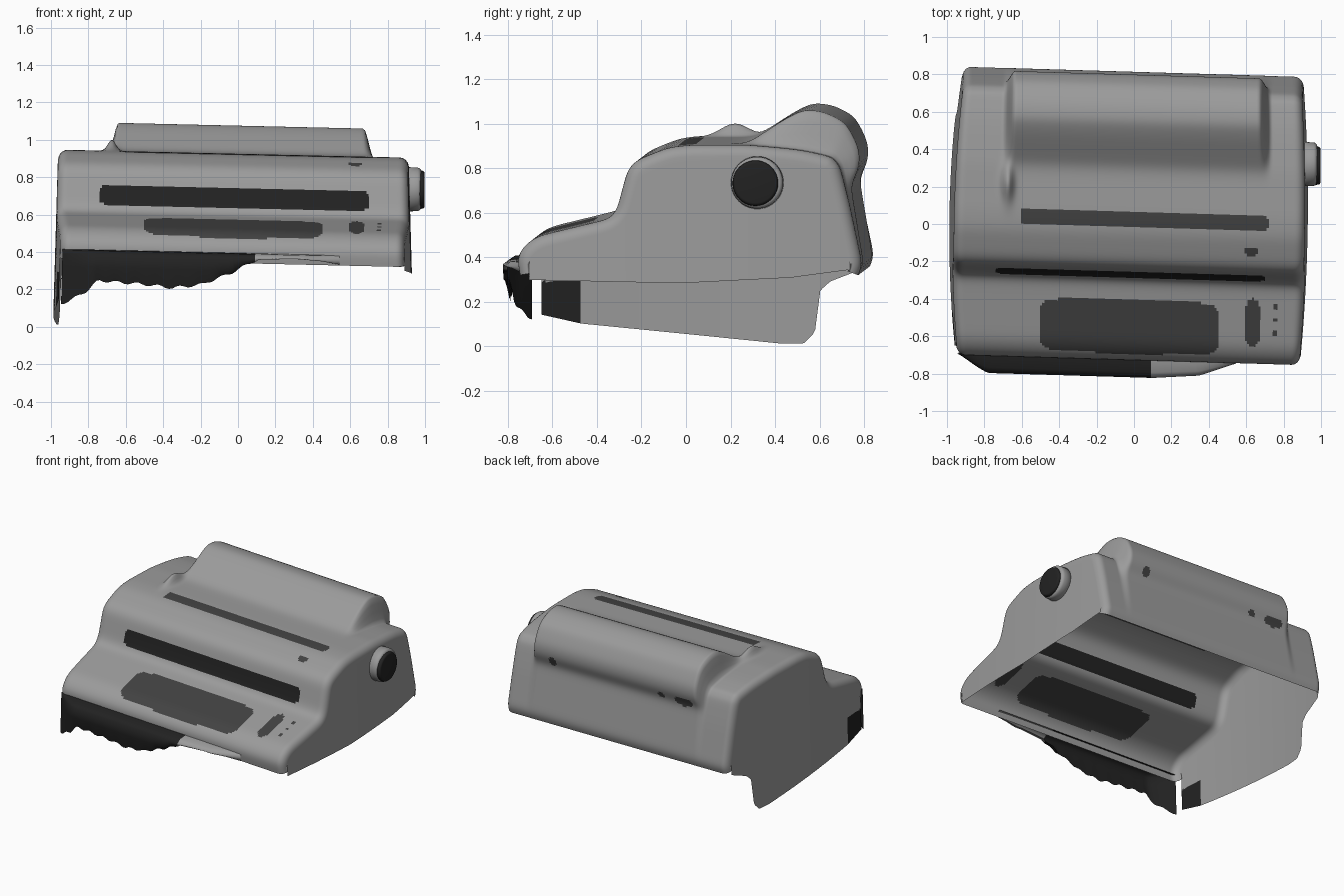
import bpy, bmesh, math
from mathutils import Vector

cube = bpy.data.objects.get("Cube")
if cube:
    bpy.data.objects.remove(cube)


def material(name, value):
    m = bpy.data.materials.new(name)
    m.use_nodes = True
    color = (value, value, value, 1)
    m.diffuse_color = color
    bsdf = m.node_tree.nodes["Principled BSDF"]
    bsdf.inputs["Base Color"].default_value = color
    bsdf.inputs["Roughness"].default_value = 0.7
    return m


MATS = [material("casing grey", 0.33), material("charcoal", 0.055), material("black", 0.016)]
GREY, CHARCOAL, BLACK = range(3)


def interp(points, t):
    """Piecewise linear lookup."""
    for (a, va), (b, vb) in zip(points, points[1:]):
        if t <= b:
            return va + (vb - va) * max(0, (t - a) / (b - a))
    return points[-1][1]


def smoothstep(a, b, t):
    t = min(1, max(0, (t - a) / (b - a)))
    return t * t * (3 - 2 * t)


def soften(points, rounds):
    """Round the corners of a polyline, keeping its ends."""
    for _ in range(rounds):
        points = ([points[0]] + [(a + b * 2 + c) / 4 for a, b, c in
                  zip(points, points[1:], points[2:])] + [points[-1]])
    return points


def skew(p):
    """Bow and taper the sides, and give the whole casing its slight twist."""
    x, y, z = p
    edge = min(1, abs(x)) ** 4
    if x < 0:
        x += 0.07 * edge * ((y + 0.1) / 0.9) ** 2
    else:
        x -= 0.06 * edge * ((y - 0.15) / 0.9) ** 2
    x *= 1 - 0.03 * (z - 0.3)
    return Vector((x, y - 0.03 * x, z - 0.023 * x))


def make_object(name, bm):
    bmesh.ops.recalc_face_normals(bm, faces=bm.faces[:])
    mesh = bpy.data.meshes.new(name)
    bm.to_mesh(mesh)
    bm.free()
    for m in MATS:
        mesh.materials.append(m)
    for p in mesh.polygons:
        p.use_smooth = True
    ob = bpy.data.objects.new(name, mesh)
    bpy.context.collection.objects.link(ob)
    return ob


def grid_sheet(name, columns, rule):
    """Skin a list of equal columns; rule picks a material from the face centre."""
    bm = bmesh.new()
    verts = [[bm.verts.new(p) for p in col] for col in columns]
    for a, b in zip(verts, verts[1:]):
        for i in range(len(a) - 1):
            f = bm.faces.new((a[i], b[i], b[i + 1], a[i + 1]))
            f.material_index = rule(f.calc_center_median())
    for v in bm.verts:
        v.co = skew(v.co)
    return make_object(name, bm)


# Casing profiles (y, z): shared front, then with or without the rear hood
front = [(-.72, .34), (-.735, .42), (-.70, .475), (-.64, .515), (-.31, .595), (-.285, .63),
         (-.235, .82), (-.2, .855), (-.05, .915), (.05, .925), (.25, .925)]
hood = [(.3, .93), (.47, 1.04), (.55, 1.08), (.64, 1.07), (.74, 1.02), (.80, .90),
        (.80, .82), (.76, .74), (.77, .68)]
plain = [(.3, .925), (.47, .91), (.55, .90), (.62, .885), (.68, .87), (.715, .83),
         (.73, .78), (.745, .72), (.76, .66)]
tail = [(.82, .38), (.80, .34)]


def sample_pair(step=0.016):
    a = [Vector(p) for p in front + hood + tail]
    b = [Vector(p) for p in front + plain + tail]
    out_a, out_b = [a[0]], [b[0]]
    for i in range(len(a) - 1):
        n = max(1, round(max((a[i + 1] - a[i]).length, (b[i + 1] - b[i]).length) / step))
        for k in range(1, n + 1):
            out_a.append(a[i].lerp(a[i + 1], k / n))
            out_b.append(b[i].lerp(b[i + 1], k / n))
    return soften(out_a, 8), soften(out_b, 8)


hood_path, plain_path = sample_pair()
LEFT, RIGHT, R = -0.98, 0.93, 0.05
low_edge = [(-.72, .13), (-.5, .08), (0, .03), (.4, -.01), (.50, -.01), (.55, .04),
            (.575, .23), (.62, .27), (.80, .34)]
high_edge = [(-.72, .32), (0, .305), (.5, .33), (.8, .37)]


def roof_column(x):
    t = smoothstep(-.72, -.66, x) * (1 - smoothstep(.69, .75, x))
    col = []
    for a, b in zip(plain_path, hood_path):
        y, z = a.lerp(b, t)
        if z > .8:   # small ridge beside the hood
            z += .06 * math.exp(-((x + .69) / .03) ** 2 - ((y - .2) / .09) ** 2)
        col.append(Vector((x, y, z)))
    return col


def side_columns(x, sign, edge):
    """Rounded rim, then a panel dropping to its lower edge."""
    path, cols = plain_path, []
    for k in range(1, 7):
        ang = k / 6 * math.pi / 2
        col = []
        for i, p in enumerate(path):
            d = (path[min(i + 1, len(path) - 1)] - path[max(i - 1, 0)]).normalized()
            q = p + Vector((d.y, -d.x)) * R * (1 - math.cos(ang))
            col.append(Vector((x + sign * R * math.sin(ang), q.x, q.y)))
        cols.append(col)
    rim = cols[-1]
    for k in range(1, 25):
        cols.append([Vector((p.x, p.y, p.z + (min(p.z, interp(edge, p.y)) - p.z) * k / 24))
                     for p in rim])
    return cols


# Painted details: centre x, centre, radius x, radius, roundness power
top_spots = [(.055, .022, .675, .042, 12), (.64, -.13, .04, .022, 2),
             (-.025, -.55, .485, .142, 7), (.645, -.51, .045, .13, 2.5)]
top_spots += [(.77, y, .016, .014, 4) for y in (-.42, -.49, -.56)]
back_spots = [(-.55, .765, .08, .035, 2), (-.36, .77, .03, .02, 2), (.55, .79, .03, .035, 2)]


def inside(spot, x, v):
    cx, cv, rx, rv, p = spot
    return abs((x - cx) / rx) ** p + abs((v - cv) / rv) ** p < 1


def casing_rule(c):
    if c.x < LEFT + .02 and c.y < -.5 and c.z < .27:
        return BLACK
    if -.34 < c.y < -.15 and inside((-.02, .688, .73, .05, 16), c.x, c.z):
        return BLACK
    if c.y < .2 and any(inside(s, c.x, c.y) for s in top_spots):
        return CHARCOAL
    if c.y > .7 and any(inside(s, c.x, c.z) for s in back_spots):
        return CHARCOAL
    return GREY


COUNT = 150
x0, x1 = LEFT + R, RIGHT - R
columns = side_columns(x0, -1, low_edge)[::-1]
columns += [roof_column(x0 + (x1 - x0) * i / COUNT) for i in range(COUNT + 1)]
columns += side_columns(x1, 1, high_edge)
grid_sheet("casing", columns, casing_rule)

# Torn front apron hanging below the lip
hem = [(-.97, .10), (-.88, .14), (-.83, .17), (-.76, .23), (-.5, .215), (-.35, .20), (-.2, .22),
       (-.05, .28), (.1, .36), (.3, .37), (.45, .36), (.55, .345)]
reach = [(-.97, .0), (-.86, .07), (-.8, .10), (.1, .10), (.35, .08), (.55, .01)]
apron = []
for i in range(77):
    x = -.97 + 1.52 * i / 76
    out, bottom = interp(reach, x), interp(hem, x)
    if x < .1:
        bottom += .008 * math.sin(x * 55)
    apron.append([Vector((x, -.715, .395)), Vector((x, -.72 - out * .7, .39)),
                  Vector((x, -.72 - out, .37)), Vector((x, -.72 - out, max(bottom, .3))),
                  Vector((x, -.72 - out * .8, bottom))])
grid_sheet("front_apron", apron, lambda c: BLACK if c.x < .08 else GREY)


# Side knob with a dark cap
def disc(name, radius, depth, x, y, z, bevel, mat):
    bm = bmesh.new()
    bmesh.ops.create_cone(bm, cap_ends=True, segments=40, radius1=radius * 1.04,
                          radius2=radius, depth=depth)
    rim = [e for e in bm.edges if all(v.co.z > 0 for v in e.verts)]
    bmesh.ops.bevel(bm, geom=rim, offset=bevel, segments=4, affect='EDGES', profile=0.5)
    for f in bm.faces:
        f.material_index = mat
    ob = make_object(name, bm)
    ob.rotation_euler = (0, math.pi / 2, 0)
    ob.location = (x, y, z)


disc("knob_body", .115, .09, .935, .32, .735, .02, GREY)
disc("knob_cap", .1, .035, .98, .312, .733, .012, BLACK)
